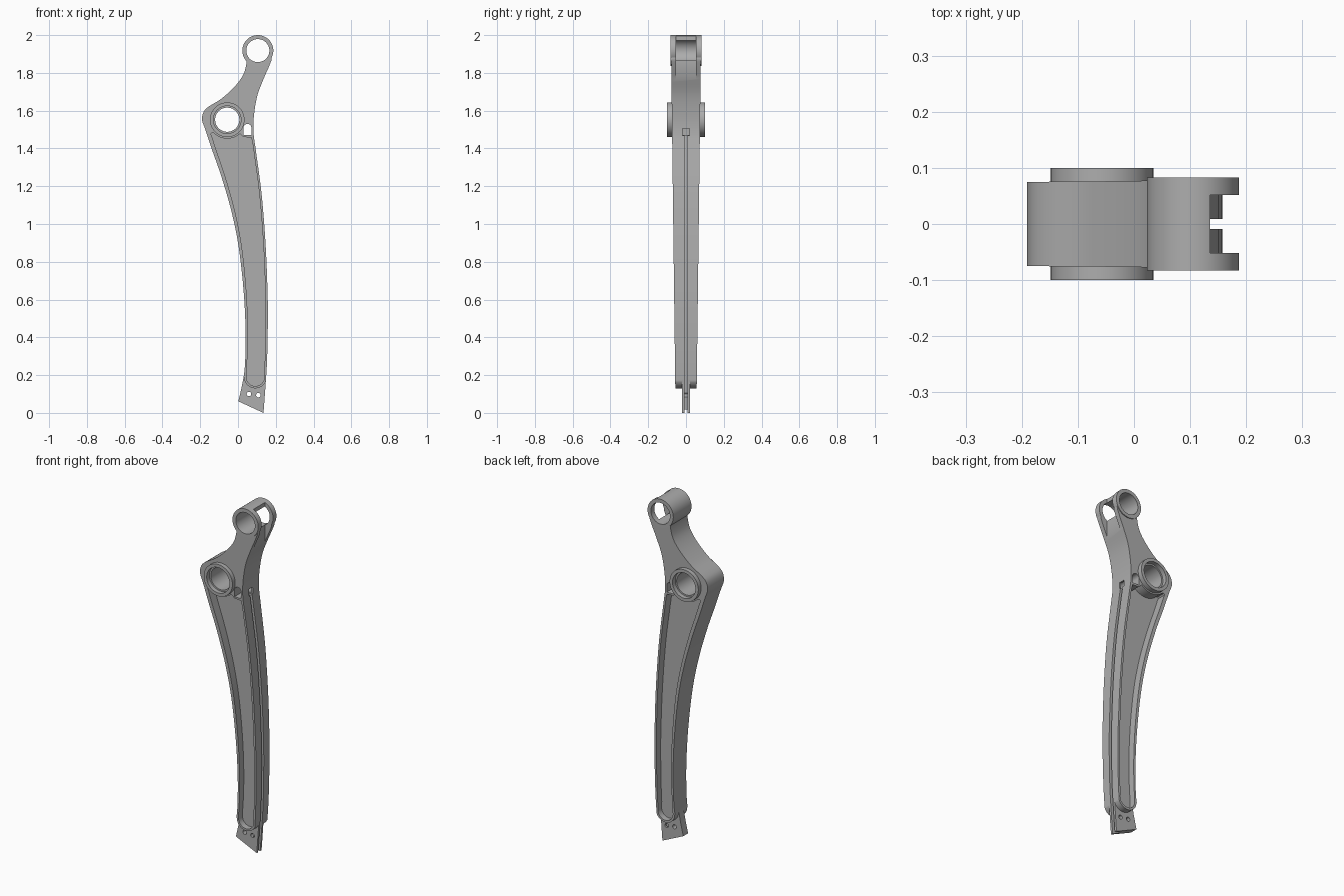
import bpy, bmesh
from math import cos, sin, radians
from mathutils import Vector

cube = bpy.data.objects.get("Cube")
if cube:
    bpy.data.objects.remove(cube, do_unlink=True)

PIVOT = (-0.057, 1.552)
TIP = (0.105, 1.918)
FOOT = (0.092, 0.19)
WEB = 0.022


def smooth(points, steps=5):
    """Catmull-Rom curve through the points."""
    p = [Vector(q) for q in points]
    p = [2 * p[0] - p[1]] + p + [2 * p[-1] - p[-2]]
    out = []
    for a, b, c, d in zip(p, p[1:], p[2:], p[3:]):
        for i in range(steps):
            t = i / steps
            out.append(0.5 * (2 * b + (c - a) * t + (2 * a - 5 * b + 4 * c - d) * t ** 2
                              + (3 * b - a - 3 * c + d) * t ** 3))
    return [tuple(v) for v in out + [p[-2]]]


def arc(centre, radius, start=0, end=360, count=64):
    full = end - start == 360
    div = count if full else count - 1
    angles = [radians(start + (end - start) * i / div) for i in range(count)]
    return [(centre[0] + radius * cos(a), centre[1] + radius * sin(a)) for a in angles]


def rect(x0, x1, z0, z1):
    return [(x0, z0), (x1, z0), (x1, z1), (x0, z1)]


def prism(name, profile, near, far, taper=0.0):
    """Extrude an x-z profile along y; taper widens it with height."""
    bm = bmesh.new()
    rings = []
    for y, sign in ((near, -1), (far, 1)):
        rings.append([bm.verts.new((x, y + sign * taper * z, z)) for x, z in profile])
    a, b = rings
    bm.faces.new(a)
    bm.faces.new(b[::-1])
    for i in range(len(a)):
        j = (i + 1) % len(a)
        bm.faces.new((a[i], b[i], b[j], a[j]))
    bmesh.ops.recalc_face_normals(bm, faces=bm.faces)
    mesh = bpy.data.meshes.new(name)
    bm.to_mesh(mesh)
    bm.free()
    ob = bpy.data.objects.new(name, mesh)
    bpy.context.collection.objects.link(ob)
    return ob


def combine(body, tool, operation):
    tool.hide_render = True
    mod = body.modifiers.new("join", 'BOOLEAN')
    mod.operation, mod.object, mod.solver = operation, tool, 'EXACT'
    bpy.ops.object.select_all(action='DESELECT')
    bpy.context.view_layer.objects.active = body
    body.select_set(True)
    bpy.ops.object.modifier_apply(modifier=mod.name)
    bpy.data.objects.remove(tool, do_unlink=True)


def cut(profile, near, far):
    combine(arm, prism("cutter", profile, near, far), 'DIFFERENCE')


def cut_both(profile, near, far):
    cut(profile, near, far)
    cut(profile, -far, -near)


# Curved outline of the lever, left edge downwards and right edge upwards
left = smooth([(0.05, 1.9), (0.042, 1.836), (0.024, 1.783), (-0.02, 1.725), (-0.087, 1.664),
               (-0.15, 1.625), (-0.178, 1.6), (-0.19, 1.567), (-0.188, 1.54), (-0.172, 1.497),
               (-0.135, 1.386), (-0.087, 1.248), (-0.035, 1.068), (0.003, 0.882),
               (0.029, 0.654), (0.04, 0.442), (0.037, 0.257), (0.024, 0.16), (0.002, 0.061)])
right = smooth([(0.135, 0), (0.146, 0.15), (0.154, 0.283), (0.158, 0.495), (0.156, 0.654),
                (0.146, 0.893), (0.125, 1.158), (0.095, 1.386), (0.082, 1.486), (0.085, 1.58),
                (0.103, 1.682), (0.135, 1.767), (0.167, 1.841), (0.178, 1.88), (0.16, 1.92)])
arm = prism("lever_arm", left + right, -0.055, 0.055, taper=0.0125)

# Pivot sleeve and top eye
combine(arm, prism("pivot_sleeve", arc(PIVOT, 0.0915), -0.1, 0.1), 'UNION')
combine(arm, prism("top_eye", arc(TIP, 0.082), -0.083, 0.083), 'UNION')

# Rimmed pockets down both sides
pocket = [(x + 0.008 + 0.01 * z, z) for x, z in left if 0.22 < z < 1.46]
pocket += arc(FOOT, 0.048, 180, 360, 20)
pocket += [(x - 0.012, z) for x, z in right if 0.22 < z < 1.44]
pocket += [(0.07, 1.458), (0.03, 1.46)]
pocket += arc(PIVOT, 0.1, 312, 232, 20) + [(-0.127, 1.481), (-0.138, 1.483), (-0.144, 1.476)]
cut_both(pocket, WEB, 0.3)

# Thin foot below the rounded end of the rim
below = arc(FOOT, 0.06, 180, 360, 24)
below += [(0.3, FOOT[1]), (0.3, -0.1), (-0.2, -0.1), (-0.2, FOOT[1])]
cut_both(below, WEB, 0.3)

# Bores with a shallow bearing seat in the pivot
cut(arc(PIVOT, 0.064), -0.3, 0.3)
cut_both(arc(PIVOT, 0.073), 0.075, 0.3)
cut(arc(TIP, 0.061), -0.3, 0.3)

# Fork opening in the top eye
cut(rect(0.135, 0.3, 1.6, 2.1), -0.052, 0.052)

# Arched window beside the pivot and its side port
cut([(0.029, 1.47), (0.071, 1.47)] + arc((0.05, 1.509), 0.021, 0, 180, 16), -0.3, 0.3)
cut(rect(0.055, 0.2, 1.468, 1.505), -0.018, 0.018)

# Long slit in the right edge
edge = [(0.135, -0.05)] + [p for p in right if p[1] < 1.49]
slit = [(x + 0.03, z) for x, z in edge] + [(x - 0.04, z) for x, z in reversed(edge)]
cut(slit, -0.009, 0.009)

# Foot bolt holes
for centre in ((0.058, 0.1), (0.108, 0.094)):
    cut(arc(centre, 0.012, count=24), -0.1, 0.1)

# Grey metal
grey = bpy.data.materials.new("grey_metal")
colour = (0.42, 0.42, 0.42, 1)
grey.use_nodes = True
grey.diffuse_color = colour
for node in grey.node_tree.nodes:
    if node.type == 'BSDF_PRINCIPLED':
        node.inputs["Base Color"].default_value = colour
arm.data.materials.clear()
arm.data.materials.append(grey)
for poly in arm.data.polygons:
    poly.material_index = 0

bpy.ops.object.select_all(action='DESELECT')
arm.select_set(True)
bpy.context.view_layer.objects.active = arm
bpy.ops.object.shade_smooth_by_angle(angle=radians(30))
